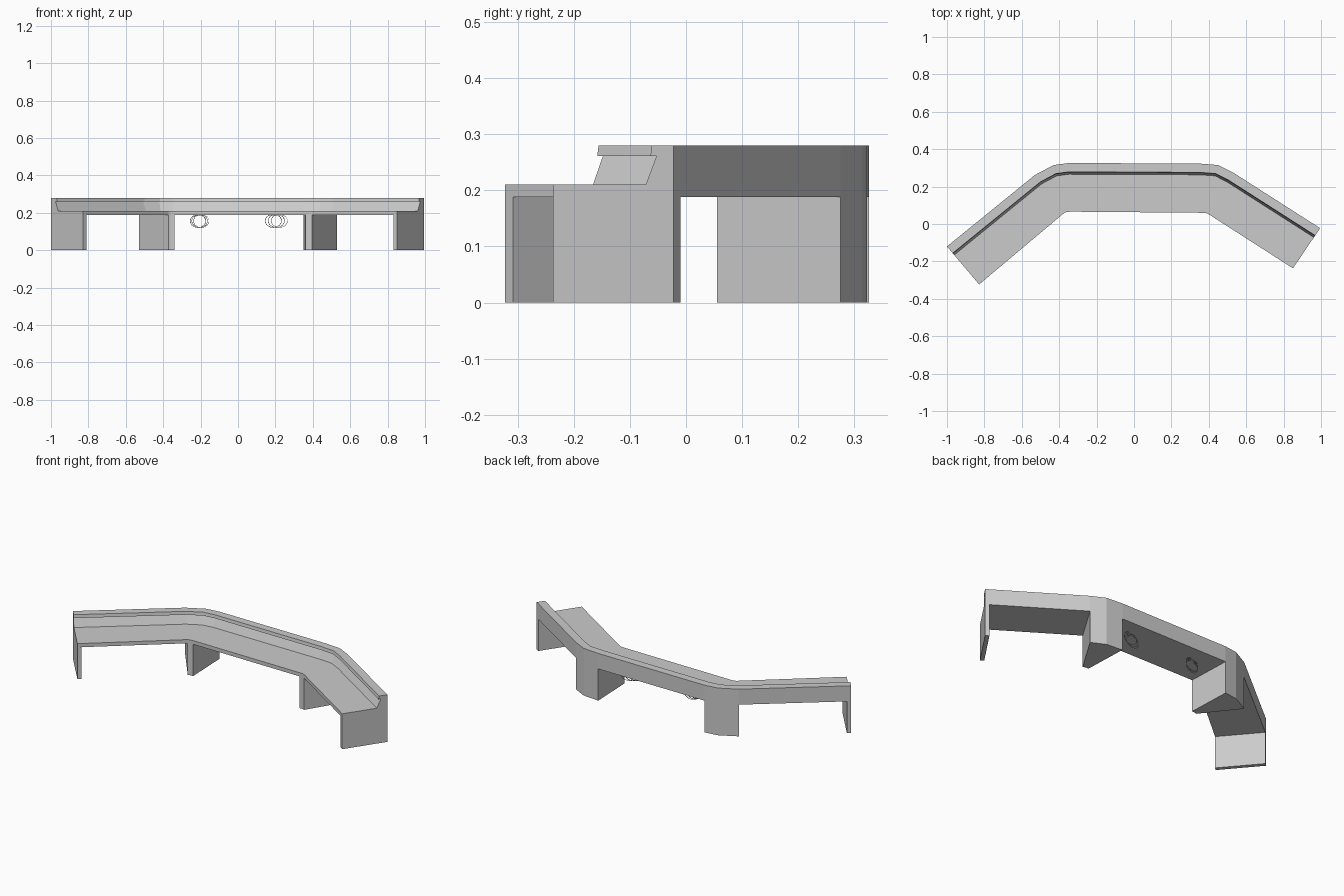
import bpy, bmesh, math
from mathutils import Vector

if "Cube" in bpy.data.objects:
    bpy.data.objects.remove(bpy.data.objects["Cube"])

# Plan stations from left to right: rear point, front point
rear = [(-1, -.12), (-.53, .262), (-.43, .315), (-.35, .326),
        (.35, .323), (.45, .315), (.53, .275), (.995, -.022)]
front = [(-.828, -.323), (-.372, .06), (-.36, .064), (-.34, .066),
         (.36, .06), (.38, .06), (.395, .055), (.85, -.237)]
R = [Vector(p) for p in rear]
F = [Vector(p) for p in front]
TOP, UNDER = .21, .188


def make_object(name, verts, faces):
    mesh = bpy.data.meshes.new(name)
    mesh.from_pydata(verts, [], faces)
    bm = bmesh.new()
    bm.from_mesh(mesh)
    bmesh.ops.recalc_face_normals(bm, faces=bm.faces)
    bm.to_mesh(mesh)
    bm.free()
    ob = bpy.data.objects.new(name, mesh)
    bpy.context.collection.objects.link(ob)
    return ob


def prism(name, plan, z0, z1):
    n = len(plan)
    verts = [(p[0], p[1], z) for z in (z0, z1) for p in plan]
    faces = [tuple(range(n)), tuple(range(n, 2 * n))]
    faces += [(i, (i + 1) % n, n + (i + 1) % n, n + i) for i in range(n)]
    return make_object(name, verts, faces)


# Desk top with raised rear ledge: one profile swept through the stations
verts, faces = [], []
for r, f in zip(R, F):
    d = (f - r).normalized()
    length = (f - r).length
    profile = [(0, UNDER), (0, .28), (.047, .28), (.05, .261), (.037, .261),
               (.06, TOP), (length, TOP), (length, UNDER)]
    for t, z in profile:
        p = r + d * t
        verts.append((p.x, p.y, z))
n = 8
for s in range(len(R) - 1):
    for i in range(n):
        j = (i + 1) % n
        faces.append((s * n + i, s * n + j, s * n + n + j, s * n + n + i))
faces += [tuple(range(n)), tuple(range((len(R) - 1) * n, len(R) * n))]
make_object("desk_top", verts, faces)

# Thin panels closing both ends
for name, a, b in (("left_end_panel", 0, 1), ("right_end_panel", 7, 6)):
    step = (R[b] - R[a]).normalized() * .023
    prism(name, [R[a], F[a], F[a] + step, R[a] + step], 0, UNDER)

# Wedge legs under the two bends
prism("left_bend_leg", R[1:4] + F[1:4][::-1], 0, UNDER)
prism("right_bend_leg", R[4:7] + F[4:7][::-1], 0, UNDER)

# Thin coiled cables hanging below the middle section
for name, cx, spread in (("left_cable", -.205, .013), ("right_cable", .205, .024)):
    curve = bpy.data.curves.new(name, 'CURVE')
    curve.dimensions = '3D'
    curve.bevel_depth = .0015
    curve.bevel_resolution = 0
    sp = curve.splines.new('POLY')
    count = 43
    sp.points.add(count - 1)
    for i in range(count):
        a = i / (count - 1) * 3 * math.tau + math.pi / 2
        u = i / (count - 1) * 2 - 1
        sp.points[i].co = (cx + u * spread + .04 * math.cos(a), .225 + u * .015,
                           .155 + .034 * math.sin(a), 1)
    ob = bpy.data.objects.new(name, curve)
    bpy.context.collection.objects.link(ob)
